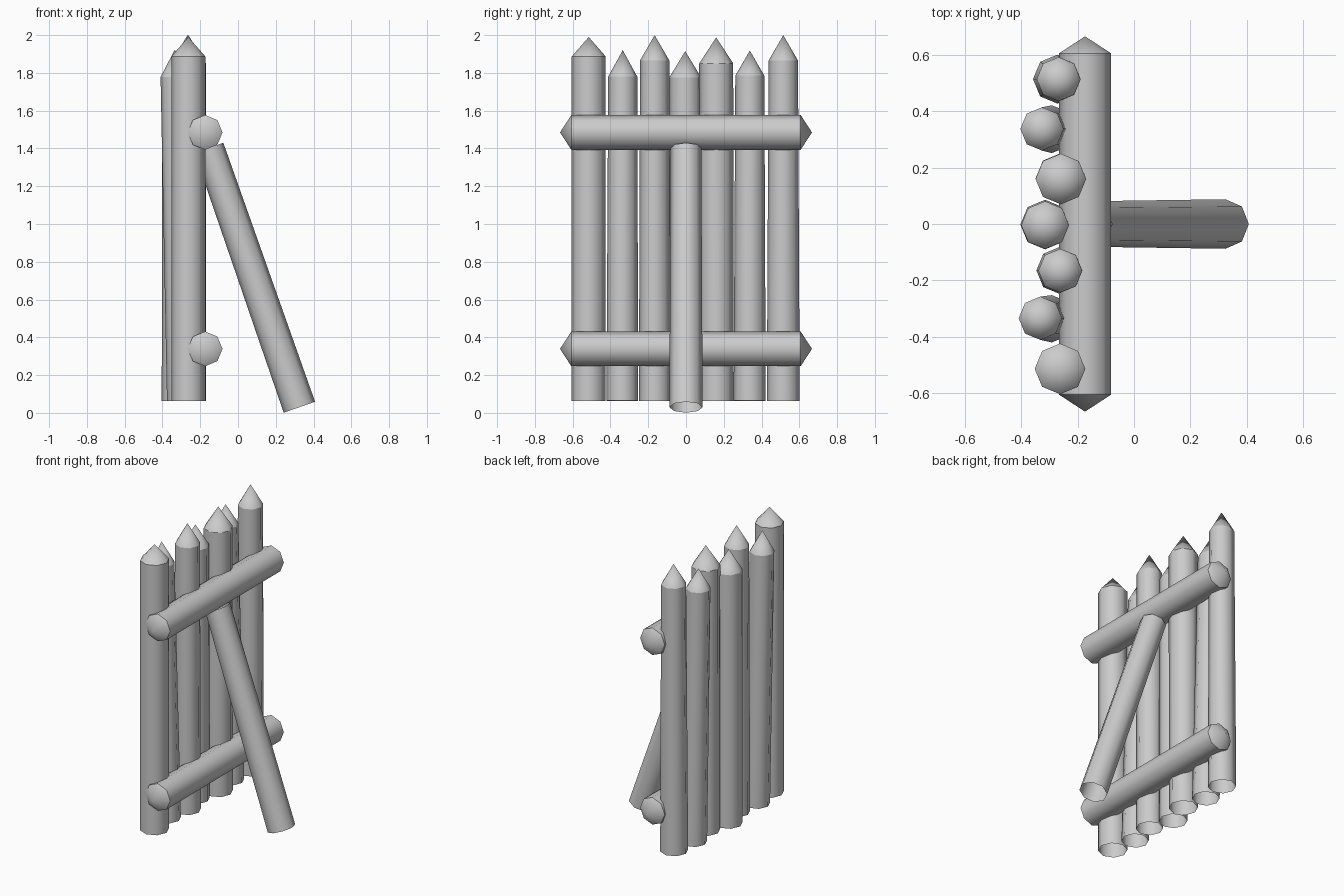
import bpy, bmesh, math
from mathutils import Vector

cube = bpy.data.objects.get("Cube")
if cube:
    bpy.data.objects.remove(cube, do_unlink=True)

wood = bpy.data.materials.new("plain grey wood")
wood.use_nodes = True
grey = (0.6, 0.6, 0.6, 1)
wood.diffuse_color = grey
wood.node_tree.nodes["Principled BSDF"].inputs["Base Color"].default_value = grey

SIDES = 8


def log(name, start, end, r_start, r_end, tip_start=0, tip_end=0):
    """Eight-sided open log from start to end, with optional pointed ends."""
    start, end = Vector(start), Vector(end)
    axis = end - start
    turn = Vector((0, 0, 1)).rotation_difference(axis)
    bm = bmesh.new()

    def ring(height, radius):
        angles = [math.tau * i / SIDES for i in range(SIDES)]
        return [bm.verts.new((radius * math.cos(a), radius * math.sin(a), height)) for a in angles]

    low, high = ring(0, r_start), ring(axis.length, r_end)
    bottom = bm.verts.new((0, 0, -tip_start)) if tip_start else None
    top = bm.verts.new((0, 0, axis.length + tip_end)) if tip_end else None
    for i in range(SIDES):
        j = (i + 1) % SIDES
        bm.faces.new((low[i], low[j], high[j], high[i]))
        if bottom:
            bm.faces.new((low[j], low[i], bottom))
        if top:
            bm.faces.new((high[i], high[j], top))
    for face in bm.faces:
        face.smooth = True
    # Crisp shoulder where the shaft meets its point
    for loop in (low, high):
        for i in range(SIDES):
            bm.edges.get((loop[i], loop[(i + 1) % SIDES])).smooth = False
    mesh = bpy.data.meshes.new(name)
    bm.to_mesh(mesh)
    bm.free()
    mesh.materials.append(wood)
    obj = bpy.data.objects.new(name, mesh)
    obj.location = start
    obj.rotation_mode = 'QUATERNION'
    obj.rotation_quaternion = turn
    bpy.context.collection.objects.link(obj)


# Upright stakes: base x, base y, top x, top y, base radius, top radius, shoulder z, tip z
stakes = [
    (-0.263, -0.515, -0.263, -0.515, 0.09, 0.09, 1.887, 1.99),
    (-0.292, -0.337, -0.333, -0.335, 0.084, 0.077, 1.78, 1.92),
    (-0.263, -0.165, -0.262, -0.166, 0.084, 0.078, 1.865, 2.0),
    (-0.316, -0.002, -0.316, -0.004, 0.088, 0.085, 1.775, 1.915),
    (-0.26, 0.162, -0.26, 0.16, 0.09, 0.09, 1.85, 1.988),
    (-0.292, 0.337, -0.327, 0.338, 0.085, 0.077, 1.785, 1.918),
    (-0.272, 0.515, -0.268, 0.515, 0.087, 0.078, 1.865, 2.0),
]
for n, (bx, by, tx, ty, rb, rt, shoulder, tip) in enumerate(stakes, 1):
    log(f"stake_{n}", (bx, by, 0.064), (tx, ty, shoulder), rb, rt, tip_end=tip - shoulder)

# Horizontal rails, pointed at both ends
for name, z in (("upper_rail", 1.485), ("lower_rail", 0.339)):
    log(name, (-0.174, -0.607, z), (-0.174, 0.607, z), 0.092, 0.092, 0.06, 0.06)

# Leaning support behind the stakes
log("support_brace", (0.325, 0, 0.03), (-0.154, 0, 1.403), 0.088, 0.081)
